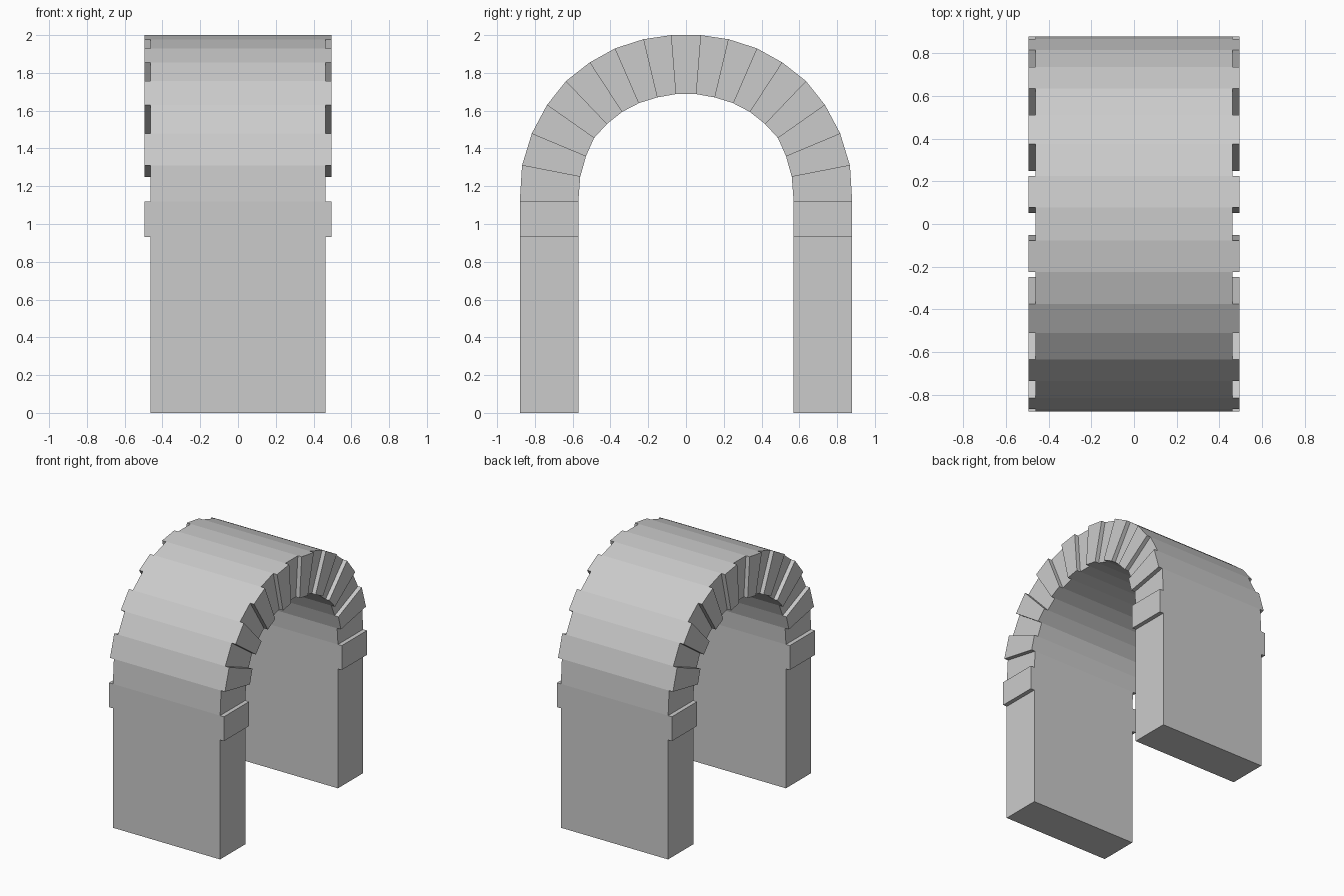
import bpy, bmesh

if "Cube" in bpy.data.objects:
    bpy.data.objects.remove(bpy.data.objects["Cube"])

HALF_W = 0.462   # recessed stones and legs
PROUD = 0.033    # how far alternate stones stick out

# Joints of one half: outer (y, z) and inner (y, z), foot to keystone
half = [
    ((0.88, 0.00), (0.57, 0.00)),
    ((0.88, 0.93), (0.57, 0.93)),
    ((0.88, 1.12), (0.57, 1.12)),
    ((0.868, 1.31), (0.56, 1.25)),
    ((0.816, 1.48), (0.529, 1.36)),
    ((0.736, 1.63), (0.487, 1.455)),
    ((0.635, 1.757), (0.418, 1.53)),
    ((0.51, 1.855), (0.339, 1.593)),
    ((0.375, 1.93), (0.249, 1.64)),
    ((0.226, 1.978), (0.153, 1.67)),
    ((0.077, 2.00), (0.052, 1.688)),
]
# Mirror to get the full run of joints from one foot to the other
joints = half + [((-o[0], o[1]), (-i[0], i[1])) for o, i in reversed(half)]

bm = bmesh.new()
rings = []
for o, i in joints:
    rings.append([bm.verts.new((x, p[0], p[1])) for x, p in
                  ((-HALF_W, o), (HALF_W, o), (HALF_W, i), (-HALF_W, i))])

# Barrel vault and legs, with one end face per stone
proud_faces = []
for n, (a, b) in enumerate(zip(rings, rings[1:])):
    for k in range(4):
        j = (k + 1) % 4
        f = bm.faces.new((a[k], a[j], b[j], b[k]))
        if k in (1, 3) and n % 2 == 1:
            proud_faces.append((f, 1 if k == 1 else -1))
bm.faces.new(rings[0])
bm.faces.new(rings[-1])

# Alternate stones project from both ends
for f, side in proud_faces:
    new = bmesh.ops.extrude_discrete_faces(bm, faces=[f])["faces"][0]
    bmesh.ops.translate(bm, verts=new.verts, vec=(side * PROUD, 0, 0))

bmesh.ops.recalc_face_normals(bm, faces=bm.faces)
mesh = bpy.data.meshes.new("stone_arch")
bm.to_mesh(mesh)
bm.free()
arch = bpy.data.objects.new("stone_arch", mesh)
bpy.context.collection.objects.link(arch)
